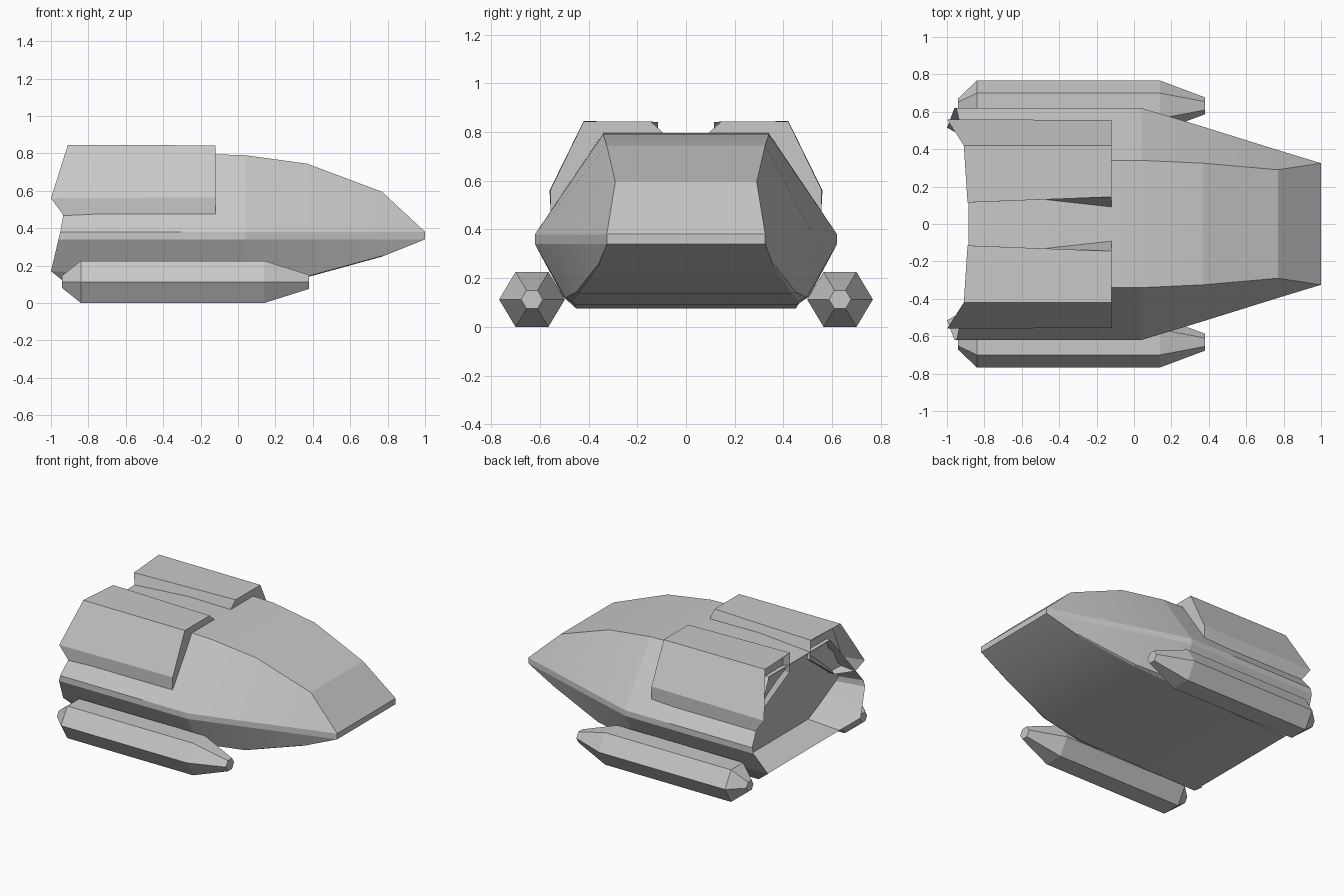
import bpy, bmesh, math

if "Cube" in bpy.data.objects:
    bpy.data.objects.remove(bpy.data.objects["Cube"], do_unlink=True)

grey = bpy.data.materials.new("hull_grey")
grey.use_nodes = True
colour = (0.58, 0.58, 0.58, 1)
grey.diffuse_color = colour
grey.node_tree.nodes["Principled BSDF"].inputs["Base Color"].default_value = colour


def loft(name, rings, mirror=False):
    """Skin closed rings of points and cap both ends."""
    bm = bmesh.new()
    loops = [[bm.verts.new(p) for p in ring] for ring in rings]
    n = len(loops[0])
    for a, b in zip(loops, loops[1:]):
        for i in range(n):
            j = (i + 1) % n
            bm.faces.new((a[i], a[j], b[j], b[i]))
    bm.faces.new(loops[0])
    bm.faces.new(loops[-1])
    bmesh.ops.remove_doubles(bm, verts=bm.verts, dist=0.0005)
    bmesh.ops.recalc_face_normals(bm, faces=bm.faces)
    mesh = bpy.data.meshes.new(name)
    bm.to_mesh(mesh)
    bm.free()
    mesh.materials.append(grey)
    obj = bpy.data.objects.new(name, mesh)
    bpy.context.collection.objects.link(obj)
    if mirror:
        obj.modifiers.new("mirror_y", 'MIRROR').use_axis = (False, True, False)
    bpy.ops.object.select_all(action='DESELECT')
    bpy.context.view_layer.objects.active = obj
    obj.select_set(True)
    bpy.ops.object.shade_smooth_by_angle(angle=math.radians(10))
    return obj


def both_sides(half):
    """Close a half section by reflecting it across the centre line."""
    return half + [(x, -y, z) for x, y, z in reversed(half)]


def station(x, roof_y, roof_z, waist_y, chine_y, chine_z, keel_y, keel_z):
    return both_sides([(x, roof_y, roof_z), (x, waist_y, .38), (x, waist_y, .34),
                       (x, chine_y, chine_z), (x, keel_y, keel_z)])


# Hull: rear recess, flared rear rim, then stations forward to the blunt nose
recess = both_sides([(-.87, .32, .74), (-.78, .58, .38), (-.76, .58, .34),
                     (-.68, .49, .17), (-.65, .43, .1)])
rim = both_sides([(-.885, .34, .755), (-.95, .62, .38), (-.96, .62, .34),
                  (-1, .515, .17), (-.88, .45, .075)])
hull = loft("hull", [
    recess, rim,
    station(-.12, .34, .795, .62, .505, .125, .455, .09),
    station(.04, .34, .79, .62, .495, .12, .46, .105),
    station(.37, .325, .745, .52, .45, .143, .435, .138),
    station(.77, .29, .595, .395, .365, .252, .36, .248),
    station(1, .325, .381, .325, .325, .34, .325, .34)])

# Raised engine fairings beside the roof groove, hollowed at the rear
hollow = [(-.86, .15, .72), (-.86, .15, .81), (-.86, .4, .815),
          (-.85, .52, .56), (-.85, .51, .5), (-.82, .45, .48)]
rear = [(-.885, .115, .7), (-.89, .115, .84), (-.91, .42, .845),
        (-1, .56, .56), (-.93, .555, .465), (-.84, .45, .46)]
front = [(-.12, .08, .785), (-.12, .145, .843), (-.12, .42, .843),
         (-.12, .555, .565), (-.12, .555, .465), (-.12, .4, .46)]
loft("engine_fairings", [hollow, rear, front], mirror=True)


# Hexagonal side pods with tapered ends
def hexagon(x, radius):
    return [(x, .632 + radius * math.cos(k * math.pi / 3),
             .113 + radius * .965 * math.sin(k * math.pi / 3)) for k in range(6)]


loft("side_pods", [hexagon(-.94, .04), hexagon(-.84, .135),
                   hexagon(.14, .135), hexagon(.38, .045)], mirror=True)
